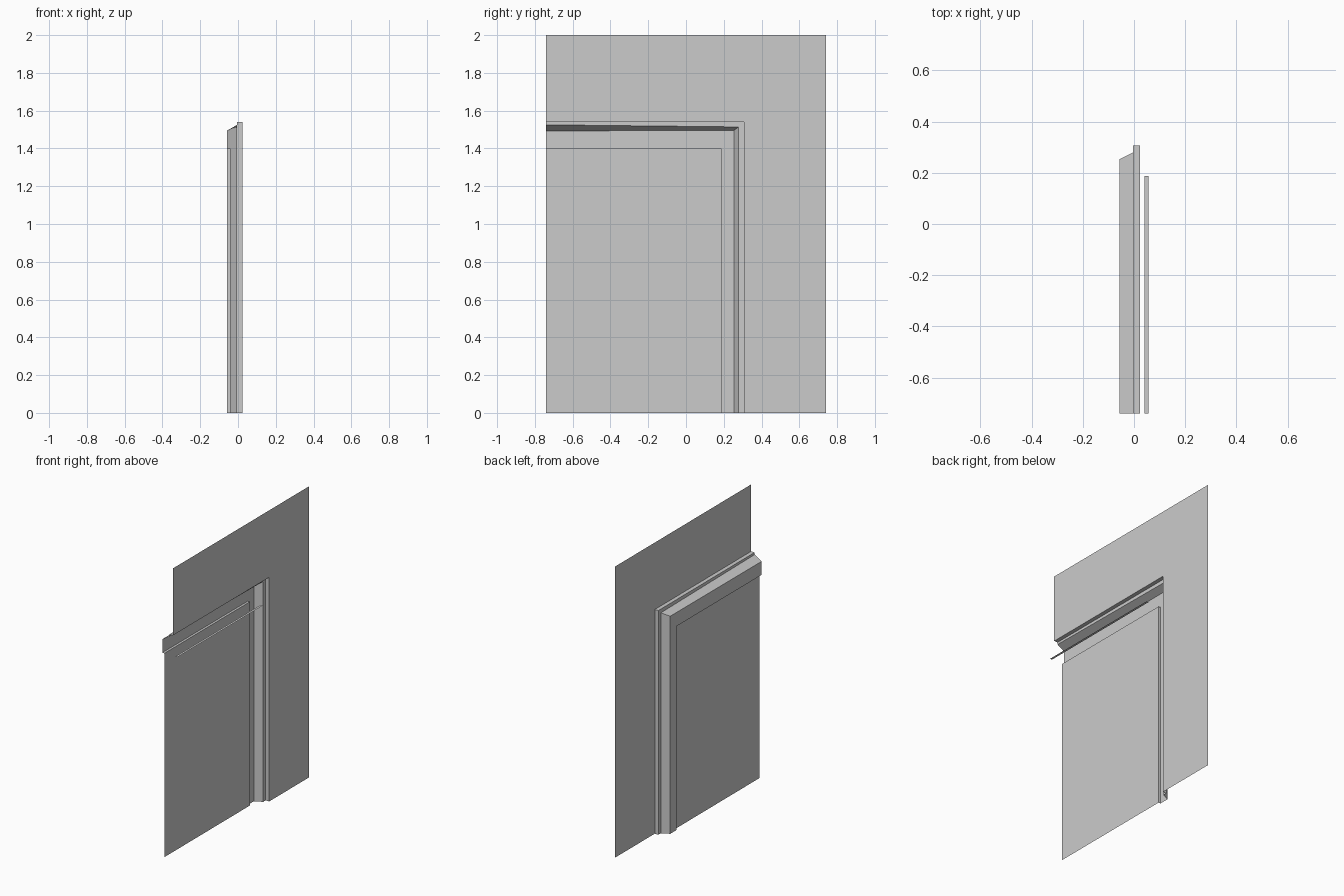
import bpy, bmesh

if "Cube" in bpy.data.objects:
    bpy.data.objects.remove(bpy.data.objects["Cube"])

Y0, Y1, TOP = -0.74, 0.74, 2.0
OPEN_Y, OPEN_Z = 0.187, 1.40          # door edges
DOOR_X, FACE_X, BAND_X, WALL_X = -0.041, -0.057, -0.004, 0.023


def make(name, polys):
    bm = bmesh.new()
    for p in polys:
        bm.faces.new([bm.verts.new(v) for v in p])
    bmesh.ops.remove_doubles(bm, verts=bm.verts, dist=1e-5)
    me = bpy.data.meshes.new(name)
    bm.to_mesh(me)
    bm.free()
    ob = bpy.data.objects.new(name, me)
    bpy.context.collection.objects.link(ob)
    return ob


def panel(x, ya, yb, za, zb):
    return [(x, ya, za), (x, ya, zb), (x, yb, zb), (x, yb, za)]


# Frame profile: depth x, jamb y, head z at the corner, head z at the open end
profile = [
    (DOOR_X, OPEN_Y, OPEN_Z, OPEN_Z),
    (FACE_X, OPEN_Y, OPEN_Z, OPEN_Z),
    (FACE_X, 0.253, 1.495, 1.493),
    (BAND_X, 0.279, 1.514, 1.525),
    (BAND_X, 0.306, 1.54, 1.54),
    (WALL_X, 0.306, 1.54, 1.54),
]
jamb, head = [], []
for (xa, ya, za, ea), (xb, yb, zb, eb) in zip(profile, profile[1:]):
    jamb.append([(xa, ya, 0), (xa, ya, za), (xb, yb, zb), (xb, yb, 0)])
    head.append([(xa, ya, za), (xa, Y0, ea), (xb, Y0, eb), (xb, yb, zb)])
make("door_frame", jamb + head)

# Flat door leaf
make("door_panel", [panel(DOOR_X, Y0, OPEN_Y, 0, OPEN_Z)])

# Wall around the frame: beside it and above it
make("wall", [[(WALL_X, y, z) for y, z in
               ((0.306, 0), (0.306, 1.54), (Y0, 1.54), (Y0, TOP), (Y1, TOP), (Y1, 0))]])

# Loose head strip behind the door, mirroring the frame's reveal
make("rear_head_strip", [[(-DOOR_X, Y0, OPEN_Z), (-FACE_X, Y0, OPEN_Z),
                          (-FACE_X, OPEN_Y, OPEN_Z), (-DOOR_X, OPEN_Y, OPEN_Z)]])
